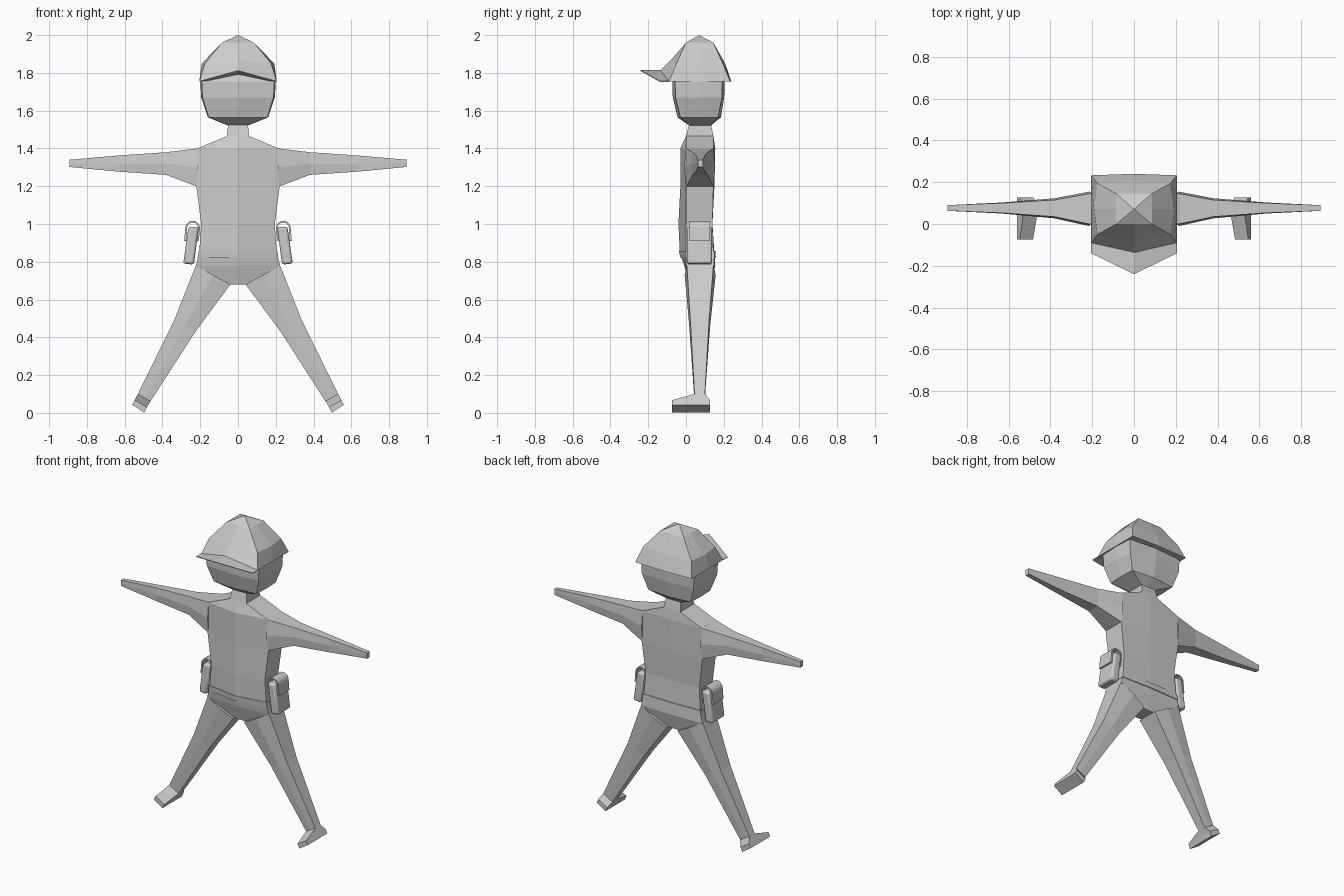
import bpy, bmesh, math

if "Cube" in bpy.data.objects:
    bpy.data.objects.remove(bpy.data.objects["Cube"])

grey = bpy.data.materials.new("light grey")
grey.diffuse_color = (0.6, 0.6, 0.6, 1)
grey.use_nodes = True
grey.node_tree.nodes["Principled BSDF"].inputs["Base Color"].default_value = grey.diffuse_color


def finish(name, bm):
    bmesh.ops.recalc_face_normals(bm, faces=bm.faces[:])
    me = bpy.data.meshes.new(name)
    bm.to_mesh(me)
    bm.free()
    me.materials.append(grey)
    ob = bpy.data.objects.new(name, me)
    bpy.context.collection.objects.link(ob)
    return ob


def loft(name, rings, caps=True, side=1, closed=False):
    """Skin a list of equal point rings; side = -1 mirrors in x."""
    bm = bmesh.new()
    vs = [[bm.verts.new((x * side, y, z)) for x, y, z in r] for r in rings]
    pairs = list(zip(vs, vs[1:])) + ([(vs[-1], vs[0])] if closed else [])
    for a, b in pairs:
        for i in range(len(a)):
            j = (i + 1) % len(a)
            bm.faces.new((a[i], a[j], b[j], b[i]))
    if caps:
        bm.faces.new(vs[0])
        bm.faces.new(vs[-1])
    return finish(name, bm)


def ring(z, hx, y0, y1, m0=None, m1=None, mx=None, z_front=None):
    """Eight points: four corners and four side middles."""
    m0 = y0 if m0 is None else m0
    m1 = y1 if m1 is None else m1
    mx = hx if mx is None else mx
    zf = z if z_front is None else z_front
    ym = (y0 + y1) / 2
    return [(-hx, y0, z), (0, m0, zf), (hx, y0, z), (mx, ym, z),
            (hx, y1, z), (0, m1, z), (-hx, y1, z), (-mx, ym, z)]


def limb(o, i, y0, y1, b=0.0):
    """Six point section between an outer and an inner (x, z) point."""
    mx, mz = (o[0] + i[0]) / 2, (o[1] + i[1]) / 2
    return [(o[0], y0, o[1]), (mx, y0 - b, mz), (i[0], y0, i[1]),
            (i[0], y1, i[1]), (mx, y1 + b, mz), (o[0], y1, o[1])]


# Torso, from neck to crotch
loft("torso", [
    ring(1.54, .05, .02, .13),
    ring(1.465, .06, 0, .145),
    ring(1.40, .215, 0, .145, -.03, .155),
    ring(1.195, .22, 0, .145, -.03, .15),
    ring(1.0, .195, 0, .14, -.04, .14),
    ring(.85, .205, 0, .145, -.033, .15),
    ring(.78, .223, 0, .15, -.01, .155),
    ring(.68, .04, .02, .13),
])

# Belt
loft("belt", [
    ring(.858, .208, -.003, .149, -.038, .156),
    ring(.822, .214, -.003, .151, -.03, .158),
    ring(.822, .20, .01, .14, -.01, .145),
    ring(.858, .19, .01, .14, -.01, .145),
], caps=False, closed=True)

# Head
loft("head", [
    ring(1.52, .05, .02, .13),
    ring(1.565, .155, -.03, .17, -.045, .185, .16),
    ring(1.67, .188, -.055, .19, -.07, .202, .195),
    ring(1.755, .192, -.058, .192, -.072, .205, .2),
    ring(1.80, .17, -.045, .18),
])

# Cap crown: rim, middle and upper rings with a peak and a closed underside
cap_rings = [
    ring(1.755, .205, -.09, .233, -.138, .24, z_front=1.812),
    ring(1.85, .175, -.05, .195, -.08, .207, .192, 1.868),
    ring(1.96, .085, 0, .145),
]
bm = bmesh.new()
cv = [[bm.verts.new(p) for p in r] for r in cap_rings]
peak = bm.verts.new((0, .07, 2.0))
under = bm.verts.new((0, .07, 1.765))
for i in range(8):
    j = (i + 1) % 8
    for a, b in zip(cv, cv[1:]):
        bm.faces.new((a[i], a[j], b[j], b[i]))
    bm.faces.new((cv[2][i], cv[2][j], peak))
    bm.faces.new((cv[0][j], cv[0][i], under))
finish("cap", bm)

# Cap brim: folded along the middle
bm = bmesh.new()
top = [[bm.verts.new((x, y, z - d)) for x, y, z in (
    (-.205, -.09, 1.757), (0, -.135, 1.814), (.205, -.09, 1.757),
    (.205, -.14, 1.757), (0, -.24, 1.814), (-.205, -.14, 1.757))] for d in (0, .004)]
for v in top:
    bm.faces.new((v[0], v[1], v[4], v[5]))
    bm.faces.new((v[1], v[2], v[3], v[4]))
for i in range(6):
    j = (i + 1) % 6
    bm.faces.new((top[0][i], top[0][j], top[1][j], top[1][i]))
finish("cap_brim", bm)

for s, tag in ((1, "right"), (-1, "left")):
    # Arm: upper and lower edge, narrowing to the wrist
    loft("arm_" + tag, [
        limb((x, zt), (x, zb), y0, y1, b) for x, zt, zb, y0, y1, b in (
            (.214, 1.40, 1.197, 0, .145, .01),
            (.38, 1.38, 1.26, .035, .115, .008),
            (.63, 1.363, 1.277, .053, .10, .003),
            (.893, 1.34, 1.302, .063, .09, 0))], side=s)

    # Leg
    loft("leg_" + tag, [
        limb((.223, .78), (.04, .68), .005, .145, .012),
        limb((.338, .49), (.222, .435), .023, .122, .006),
        limb((.53, .10), (.463, .062), .045, .10)], side=s)

    # Foot: ankle, instep, sole
    loft("foot_" + tag, [
        limb((.53, .10), (.463, .062), .045, .10),
        limb((.547, .068), (.483, .030), -.073, .127),
        limb((.56, .043), (.497, .002), -.073, .127)], side=s)

    # Hip pouch, leaning outward
    prof = [(.208, .985), (.262, .985), (.290, .79), (.233, .785)]
    pouch = loft("pouch_" + tag, [[(x, y, z) for x, z in prof] for y in (.005, .138)], side=s)
    bev = pouch.modifiers.new("round", 'BEVEL')
    bev.width = .014
    bev.segments = 3

    # Curved strap over the pouch
    arc = [(.285, .91, .273, .91)]
    for k in range(9):
        a = math.pi * k / 8
        c, n = math.cos(a), math.sin(a)
        arc.append((.24 + .039 * c, .978 + .039 * n, .24 + .03 * c, .978 + .03 * n))
    arc.append((.208, .91, .217, .91))
    strap = loft("pouch_strap_" + tag, [
        [(xo, .018, zo), (xo, .126, zo), (xi, .126, zi), (xi, .018, zi)]
        for xo, zo, xi, zi in arc], side=s)

    for ob in (pouch, strap):
        bpy.ops.object.select_all(action='DESELECT')
        ob.select_set(True)
        bpy.context.view_layer.objects.active = ob
        bpy.ops.object.shade_smooth_by_angle(angle=math.radians(35))
